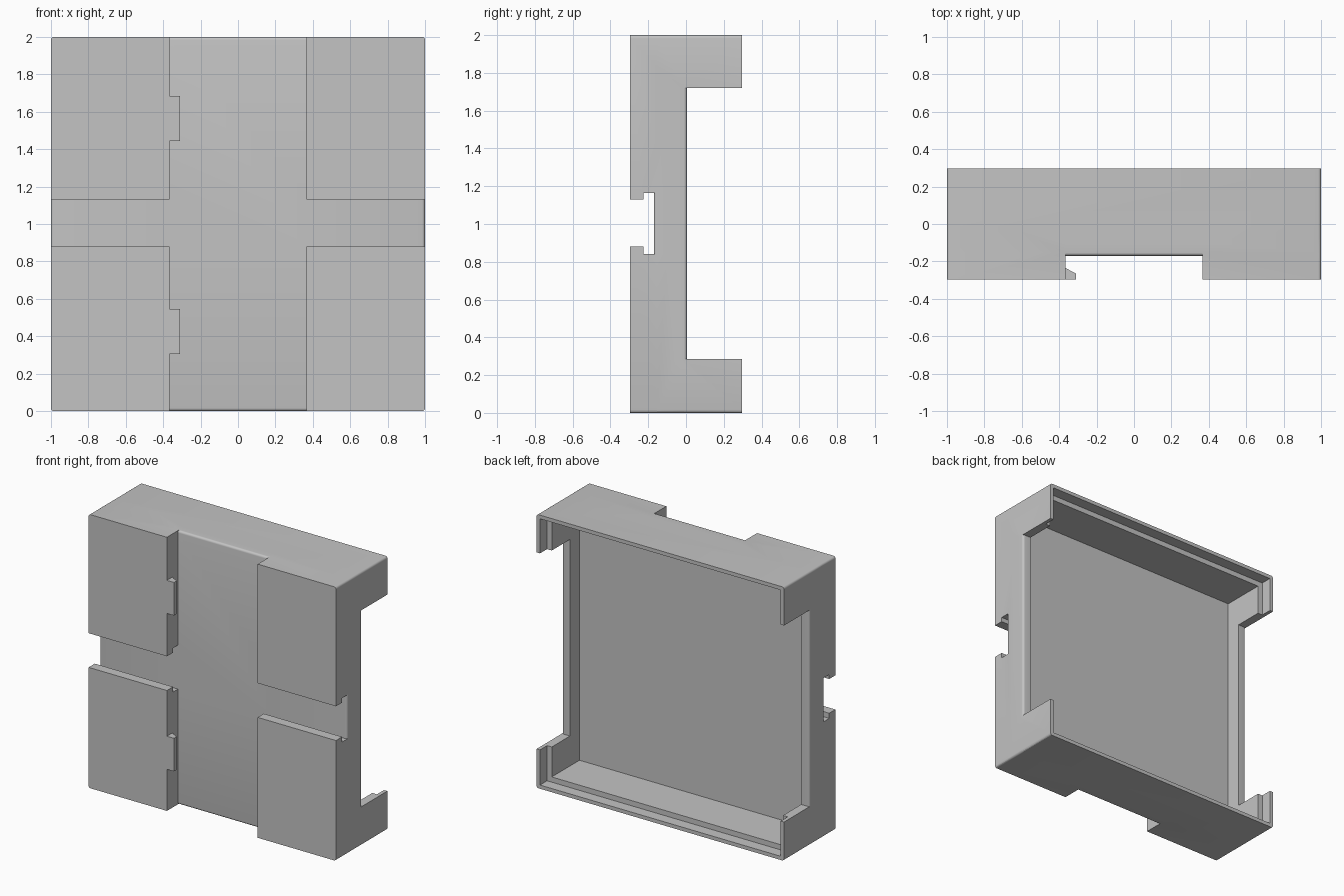
import bpy, bmesh, math

old = bpy.data.objects.get("Cube")
if old:
    bpy.data.objects.remove(old, do_unlink=True)

grey = bpy.data.materials.new("light grey")
grey.use_nodes = True
grey.diffuse_color = (0.55, 0.55, 0.55, 1)
grey.node_tree.nodes["Principled BSDF"].inputs["Base Color"].default_value = (0.55, 0.55, 0.55, 1)

FRONT, BACK = -0.297, 0.297
CHANNEL, RAIL, FLOOR = -0.17, 0.005, -0.105
WALL, LIP, ROUND = 0.065, 0.027, 0.016
FAR = 1.5


def finish(name, bm):
    bmesh.ops.recalc_face_normals(bm, faces=bm.faces)
    mesh = bpy.data.meshes.new(name)
    bm.to_mesh(mesh)
    bm.free()
    mesh.materials.append(grey)
    obj = bpy.data.objects.new(name, mesh)
    bpy.context.collection.objects.link(obj)
    return obj


def box(name, x, y, z, rounded=None):
    """Box from (min, max) ranges; rounded is None, 'all' or 'depth' edges."""
    bm = bmesh.new()
    bmesh.ops.create_cube(bm, size=1)
    for v in bm.verts:
        v.co = [r[0] if c < 0 else r[1] for c, r in zip(v.co, (x, y, z))]
    if rounded:
        edges = [e for e in bm.edges if rounded == "all"
                 or abs(e.verts[0].co.y - e.verts[1].co.y) > 0.01]
        bmesh.ops.bevel(bm, geom=edges, offset=ROUND, segments=4, profile=0.5,
                        affect="EDGES")
    return finish(name, bm)


def prism(name, outline, z0, z1):
    """Extrude an xy outline upward."""
    bm = bmesh.new()
    face = bm.faces.new([bm.verts.new((x, y, z0)) for x, y in outline])
    top = bmesh.ops.extrude_face_region(bm, geom=[face])["geom"]
    bmesh.ops.translate(bm, vec=(0, 0, z1 - z0),
                        verts=[v for v in top if isinstance(v, bmesh.types.BMVert)])
    return finish(name, bm)


def combine(target, tool, operation):
    mod = target.modifiers.new("join", "BOOLEAN")
    mod.operation, mod.solver, mod.object = operation, "EXACT", tool
    bpy.ops.object.select_all(action="DESELECT")
    bpy.context.view_layer.objects.active = target
    target.select_set(True)
    bpy.ops.object.modifier_apply(modifier=mod.name)
    bpy.data.objects.remove(tool, do_unlink=True)


def cut(x, y, z):
    combine(case, box("cutter", x, y, z), "DIFFERENCE")


# Outer block with rounded corners
case = box("enclosure_base", (-1, 1), (FRONT, BACK), (0, 2), "depth")

# Front cross channel, undercut across the width, and open side walls
cut((-0.367, 0.367), (-FAR, -0.1), (-1, 3))
cut((-FAR, FAR), (-FAR, -0.1), (0.88, 1.13))
cut((-FAR, FAR), (-0.226, -0.1), (0.842, 1.163))
cut((-FAR, FAR), (-0.05, FAR), (0.284, 1.72))

# Rounded floor plate that closes the channels and forms the side rails
combine(case, box("floor_plate", (-1, 1), (CHANNEL, RAIL), (0, 2), "all"), "UNION")

# Rear cavity and stepped lid seat
inner, seat = 1 - WALL, 1 - LIP
cut((-inner, inner), (FLOOR, FAR), (WALL, 2 - WALL))
cut((-seat, seat), (0.215, FAR), (LIP, 2 - LIP))

# Four screw holes
for x in (-0.817, 0.817):
    for z in (0.184, 1.82):
        bm = bmesh.new()
        bmesh.ops.create_cone(bm, cap_ends=True, segments=40, radius1=0.053,
                              radius2=0.053, depth=1)
        for v in bm.verts:
            v.co = (v.co.x + x, v.co.z - 0.3, v.co.y + z)
        combine(case, finish("cutter", bm), "DIFFERENCE")

# Two wedge clips on the right-hand channel wall
hook = [(-0.38, FRONT), (-0.31, FRONT), (-0.31, -0.265), (-0.367, -0.235), (-0.38, -0.235)]
for z in (0.304, 1.443):
    combine(case, prism("rail_clip", hook, z, z + 0.242), "UNION")

# Smooth rounded edges and holes, keep the rest crisp
bpy.ops.object.select_all(action="DESELECT")
case.select_set(True)
bpy.context.view_layer.objects.active = case
bpy.ops.object.shade_smooth_by_angle(angle=math.radians(32))
